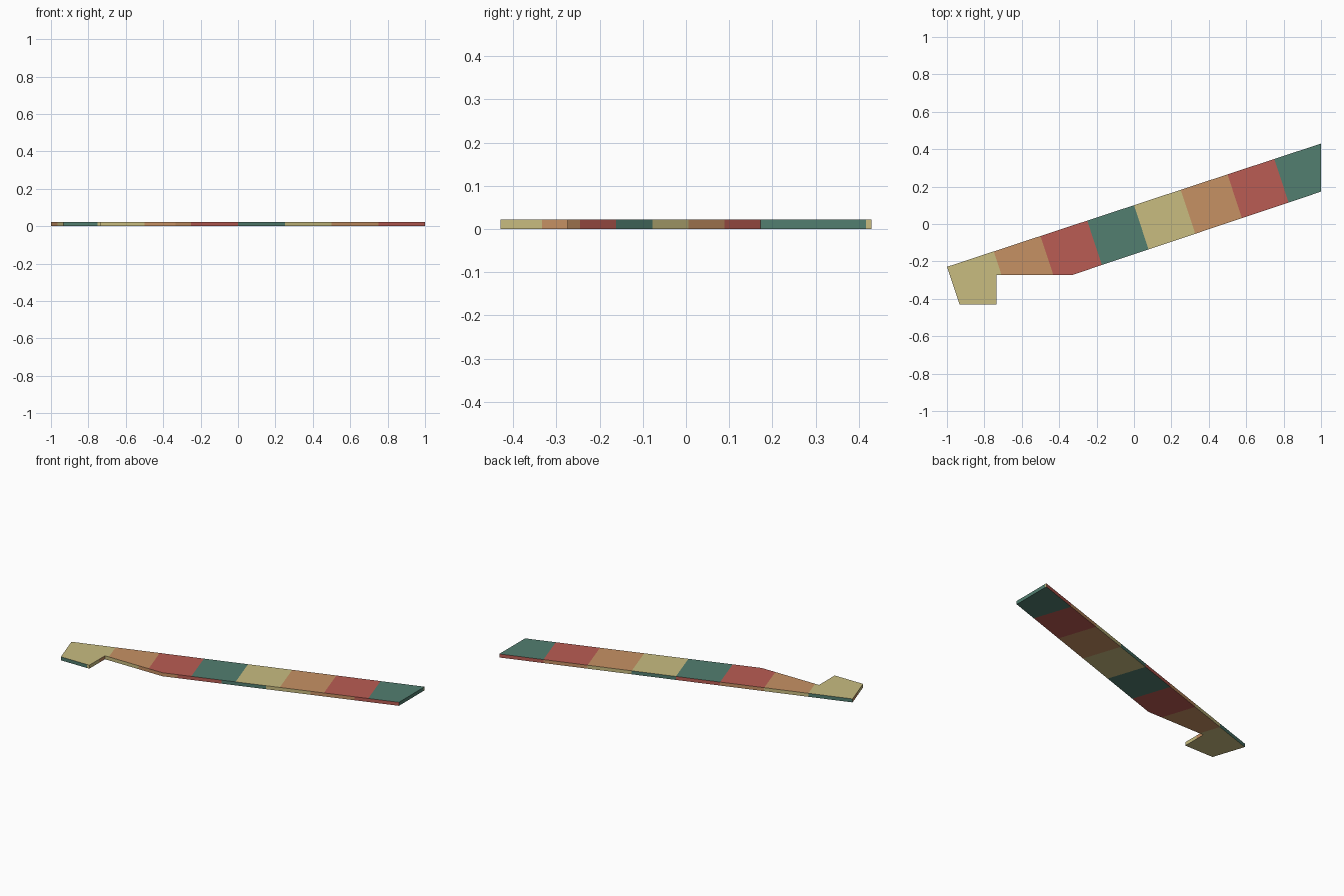
import bpy, bmesh, math
from mathutils import Vector

if "Cube" in bpy.data.objects:
    bpy.data.objects.remove(bpy.data.objects["Cube"])

THICK = 0.022
# Plan outline: sloping bar with a notched foot at the low end
OUTLINE = [(-1, -0.229), (-0.933, -0.43), (-0.735, -0.43), (-0.735, -0.274),
           (-0.335, -0.274), (1, 0.173), (1, 0.43)]
COLOURS = [("straw_yellow", (0.578, 0.503, 0.216)),
           ("warm_orange", (0.565, 0.283, 0.127)),
           ("brick_red", (0.491, 0.107, 0.087)),
           ("sea_green", (0.084, 0.209, 0.162))]

mesh = bpy.data.meshes.new("striped_plate")
plate = bpy.data.objects.new("striped_plate", mesh)
bpy.context.collection.objects.link(plate)
for name, rgb in COLOURS:
    mat = bpy.data.materials.new(name)
    mat.diffuse_color = (*rgb, 1)
    mat.use_nodes = True
    mat.node_tree.nodes["Principled BSDF"].inputs["Base Color"].default_value = mat.diffuse_color
    mesh.materials.append(mat)

# Solid plate
bm = bmesh.new()
base = bm.faces.new([bm.verts.new((x, y, 0)) for x, y in OUTLINE])
ext = bmesh.ops.extrude_face_region(bm, geom=[base], use_keep_orig=True)
for v in ext["geom"]:
    if isinstance(v, bmesh.types.BMVert):
        v.co.z = THICK
bmesh.ops.recalc_face_normals(bm, faces=bm.faces[:])


def kind(f):
    n = f.normal
    if abs(n.z) > 0.5:
        return "cap"
    return "end" if abs(n.x) > abs(n.y) else "side"


def cut(which, point, normal):
    faces = [f for f in bm.faces if kind(f) == which]
    edges = {e for f in faces for e in f.edges}
    verts = {v for f in faces for v in f.verts}
    bmesh.ops.bisect_plane(bm, geom=faces + list(edges) + list(verts),
                           dist=1e-5, plane_co=point, plane_no=normal)
    bm.normal_update()


# Stripe cuts: square to the bar on the caps, by x on the sides, by y on the ends
corner = Vector((-1, -0.229, 0))
along = Vector((2, 0.659, 0))
step = along.length / 8
direction = along.normalized()
for i in range(1, 8):
    cut("cap", corner + direction * step * i, direction)
    cut("side", (-1 + 0.25 * i, 0, 0), (1, 0, 0))
for i in range(4):
    cut("end", (0, -0.333 + 0.25 * i, 0), (0, 1, 0))

# Four colours repeat along each direction
for f in bm.faces:
    c = f.calc_center_median()
    k = kind(f)
    if k == "cap":
        i = math.floor((c - corner).dot(direction) / step)
    elif k == "side":
        i = math.floor((c.x + 1) / 0.25) - 1
    else:
        i = math.floor((c.y + 0.333) / 0.25) + 1
    f.material_index = i % 4
    f.smooth = False

bm.to_mesh(mesh)
bm.free()
